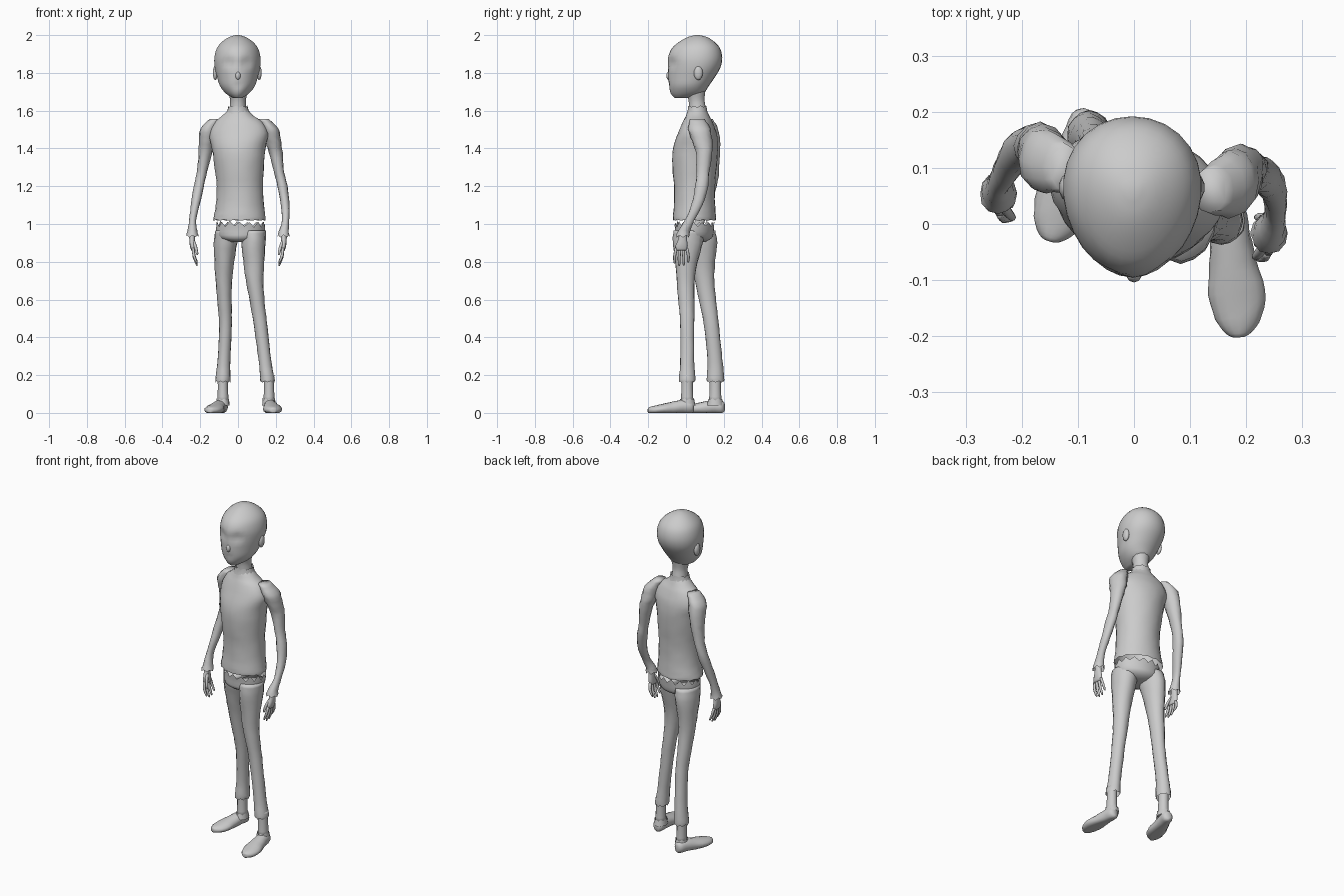
import bpy, bmesh, math, random
from mathutils import Matrix, Vector

random.seed(4)


def catmull(a, b, c, d, t):
    return [0.5 * (2 * q + (r - p) * t + (2 * p - 5 * q + 4 * r - s) * t * t
                   + (3 * q - p - 3 * r + s) * t ** 3) for p, q, r, s in zip(a, b, c, d)]


def smooth_rings(rings, sub):
    out, n = [], len(rings)
    for i in range(n - 1):
        a, d = rings[max(i - 1, 0)], rings[min(i + 2, n - 1)]
        out += [catmull(a, rings[i], rings[i + 1], d, k / sub) for k in range(sub)]
    return out + [rings[-1]]


# Skin elliptical rings (x, y, z, rx, ry) into one smooth surface
def loft(name, rings, n=16, sub=3, yaw=0.0, jitter=0.0, caps=(True, True),
         zig=(0, 0), taper=0.0, matrix=None, floor=False, dents=()):
    bm = bmesh.new()
    rows = smooth_rings(rings, sub)
    loops = []
    for k, (x, y, z, rx, ry) in enumerate(rows):
        row = []
        for i in range(n):
            a = 2 * math.pi * i / n
            w = 1 + random.uniform(-jitter, jitter)
            px = math.cos(a) * rx * w * (1 + taper * math.sin(a))
            py = math.sin(a) * ry * w
            p = Vector((x + px * math.cos(yaw) - py * math.sin(yaw),
                        y + px * math.sin(yaw) + py * math.cos(yaw), z))
            z_amp = zig[0] if k == 0 else zig[1] if k == len(rows) - 1 else 0
            p.z += z_amp * (1 if i % 2 else -1) * random.uniform(0.5, 1)
            for c, r, depth in dents:
                f = (p - Vector(c)).length / r
                if f < 1:
                    p.y += depth * (1 - f * f)
            if floor:
                p.y = max(p.y, 0)
            row.append(bm.verts.new(p))
        loops.append(row)
    for r0, r1 in zip(loops, loops[1:]):
        for i in range(n):
            j = (i + 1) % n
            bm.faces.new((r0[i], r0[j], r1[j], r1[i]))
    for on, row in zip(caps, (loops[0], loops[-1])):
        if on:
            bm.faces.new(row)
    bmesh.ops.recalc_face_normals(bm, faces=bm.faces)
    me = bpy.data.meshes.new(name)
    bm.to_mesh(me)
    bm.free()
    if matrix:
        me.transform(matrix)
    for p in me.polygons:
        p.use_smooth = True
    ob = bpy.data.objects.new(name, me)
    bpy.context.collection.objects.link(ob)
    return ob


def blob(name, loc, size):
    bm = bmesh.new()
    bmesh.ops.create_uvsphere(bm, u_segments=10, v_segments=8, radius=1)
    me = bpy.data.meshes.new(name)
    bm.to_mesh(me)
    bm.free()
    me.transform(Matrix.Translation(loc) @ Matrix.Diagonal((*size, 1)))
    for p in me.polygons:
        p.use_smooth = True
    bpy.context.collection.objects.link(bpy.data.objects.new(name, me))


# Head, given as height, front, back, half width
head = [(1.668, -0.06, 0.02, 0.025), (1.69, -0.08, 0.09, 0.06), (1.73, -0.092, 0.12, 0.092),
        (1.78, -0.095, 0.155, 0.108), (1.83, -0.095, 0.183, 0.12), (1.88, -0.095, 0.192, 0.122),
        (1.93, -0.075, 0.18, 0.109), (1.965, -0.035, 0.15, 0.081),
        (1.99, 0.01, 0.11, 0.043), (2.0, 0.05, 0.07, 0.01)]
loft("head", [(-0.003, (f + b) / 2, z, w, (b - f) / 2) for z, f, b, w in head], n=28, taper=0.12,
     dents=[((-0.048, -0.08, 1.855), 0.038, 0.014), ((0.045, -0.08, 1.855), 0.038, 0.014),
            ((0, -0.09, 1.735), 0.025, 0.006)])
blob("nose", (0, -0.09, 1.785), (0.014, 0.014, 0.022))
for s in (-1, 1):
    blob("ear", (s * 0.116 - 0.004, 0.065, 1.8), (0.014, 0.024, 0.038))

# Neck and torn collar
loft("neck", [(0, 0.065, 1.56, 0.05, 0.05), (0, 0.06, 1.62, 0.043, 0.045),
              (0, 0.055, 1.66, 0.042, 0.044), (0, 0.05, 1.71, 0.055, 0.055)], n=14)
loft("collar", [(0, 0.06, 1.585, 0.062, 0.056), (0, 0.06, 1.605, 0.055, 0.051),
                (0, 0.06, 1.622, 0.052, 0.05)], n=18, sub=1, caps=(False, False), zig=(0.004, 0.005))

# Shirt, turned a little with the stance
loft("shirt", [(0.007, 0.045, 1.02, 0.14, 0.112), (0.008, 0.045, 1.04, 0.138, 0.113),
               (0.01, 0.045, 1.1, 0.128, 0.108), (0.01, 0.045, 1.2, 0.123, 0.108),
               (0.007, 0.045, 1.3, 0.131, 0.116), (0.004, 0.05, 1.4, 0.143, 0.118),
               (0.005, 0.06, 1.48, 0.158, 0.1), (0.004, 0.062, 1.54, 0.128, 0.077),
               (0.0, 0.062, 1.57, 0.088, 0.062), (0.0, 0.06, 1.6, 0.055, 0.05)],
     n=28, yaw=-0.2, jitter=0.012, caps=(False, False), zig=(0.004, 0.004))

# Sleeves, sharing one set of radii
sleeve_r = [(0.03, 0.04), (0.044, 0.058), (0.043, 0.054), (0.036, 0.044), (0.027, 0.034),
            (0.027, 0.034), (0.023, 0.03), (0.019, 0.026), (0.026, 0.031), (0.033, 0.036)]
left_arm = [(-.12, .1, 1.555), (-.155, .112, 1.505), (-.165, .125, 1.44), (-.172, .135, 1.38),
            (-.19, .14, 1.28), (-.207, .13, 1.2), (-.226, .1, 1.1), (-.24, .075, 1.02),
            (-.242, .06, .965), (-.242, .055, .935)]
right_arm = [(.135, .06, 1.555), (.168, .07, 1.505), (.185, .085, 1.44), (.2, .095, 1.38),
             (.217, .09, 1.28), (.235, .083, 1.2), (.25, .058, 1.1), (.252, .02, 1.02),
             (.243, -.01, .965), (.241, -.016, .935)]
for side, path in (("left", left_arm), ("right", right_arm)):
    loft(side + "_sleeve", [(*p, *r) for p, r in zip(path, sleeve_r)], n=12, jitter=0.06,
         caps=(True, False), zig=(0, 0.008))

# Hands: palm, four fingers, thumb; s points outwards
for side, s, (x, y, z) in (("left", -1, (-.243, .055, .96)), ("right", 1, (.243, -.015, .96))):
    loft(side + "_palm", [(x, y, z, .016, .02), (x, y - .003, z - .04, .015, .024),
                          (x - s * .002, y - .008, z - .075, .014, .034),
                          (x - s * .006, y - .01, z - .1, .011, .032)], n=10, sub=2)
    for k, length in enumerate((0.075, 0.088, 0.085, 0.068)):
        fy = y - 0.036 + k * 0.018
        lean = (k - 1.5) * 0.006
        loft(side + "_finger", [(x - s * .005, fy, z - .088, .008, .009),
                                (x - s * .01, fy + lean, z - .095 - length * .45, .008, .008),
                                (x - s * .022, fy + lean, z - .095 - length * .85, .006, .007),
                                (x - s * .026, fy + lean, z - .095 - length, .003, .003)], n=7, sub=2)
    loft(side + "_thumb", [(x - s * .004, y - .012, z - .045, .01, .011),
                           (x - s * .018, y - .034, z - .08, .009, .009),
                           (x - s * .026, y - .043, z - .115, .007, .007),
                           (x - s * .028, y - .044, z - .125, .003, .003)], n=7, sub=2)

# Trousers: hips with a ragged waistband, then two legs
loft("hips", [(.01, .04, .905, .05, .06), (.011, .042, .925, .115, .095),
              (.013, .045, .96, .13, .1), (.015, .045, 1.0, .13, .104)],
     n=30, sub=2, yaw=-0.2, caps=(True, False), zig=(0, 0.018))
left_leg = [(-.06, .07, .965, .062, .085), (-.066, .08, .9, .062, .084), (-.073, .088, .8, .052, .066),
            (-.075, .098, .7, .043, .052), (-.071, .117, .58, .037, .044), (-.066, .132, .48, .034, .04),
            (-.07, .146, .36, .033, .039), (-.076, .155, .25, .035, .041),
            (-.079, .156, .185, .04, .046), (-.08, .156, .165, .039, .045)]
right_leg = [(.085, .015, .965, .062, .08), (.082, .01, .9, .063, .08), (.084, .002, .8, .056, .06),
             (.088, -.002, .7, .046, .048), (.103, .003, .58, .039, .042), (.117, .006, .48, .036, .038),
             (.132, .007, .36, .034, .037), (.146, .006, .25, .034, .038),
             (.155, .006, .185, .038, .043), (.156, .006, .165, .037, .042)]
for side, leg, (ax, ay) in (("left", left_leg, (-.08, .155)), ("right", right_leg, (.164, .006))):
    loft(side + "_trouser_leg", leg, n=16, jitter=0.03, caps=(True, False), zig=(0, 0.006))
    # Sock with ragged shoe top
    loft(side + "_sock", [(ax, ay, .2, .028, .031), (ax, ay, .13, .027, .03),
                          (ax + .001, ay, .05, .03, .034)], n=12, sub=2)
    loft(side + "_shoe_top", [(ax, ay, .04, .036, .045), (ax, ay, .072, .033, .037)],
         n=14, sub=1, caps=(False, False), zig=(0, 0.007))

# Shoes: sections run from heel to toe with a flat sole
shoe = [(0, .03, 0, .012, .022), (0, .032, .015, .03, .034), (0, .033, .06, .035, .037),
        (0, .026, .11, .042, .034), (.002, .02, .165, .05, .028),
        (.002, .016, .21, .042, .022), (0, .014, .238, .022, .016), (0, .013, .245, .008, .01)]
for side, heel, turn in (("left", (-.078, .203, 0), -0.3), ("right", (.166, .042, 0), 0.09)):
    m = Matrix.Translation(heel) @ Matrix.Rotation(turn, 4, 'Z') @ Matrix.Rotation(math.pi / 2, 4, 'X')
    loft(side + "_shoe", shoe, n=16, jitter=0.03, floor=True, matrix=m)
